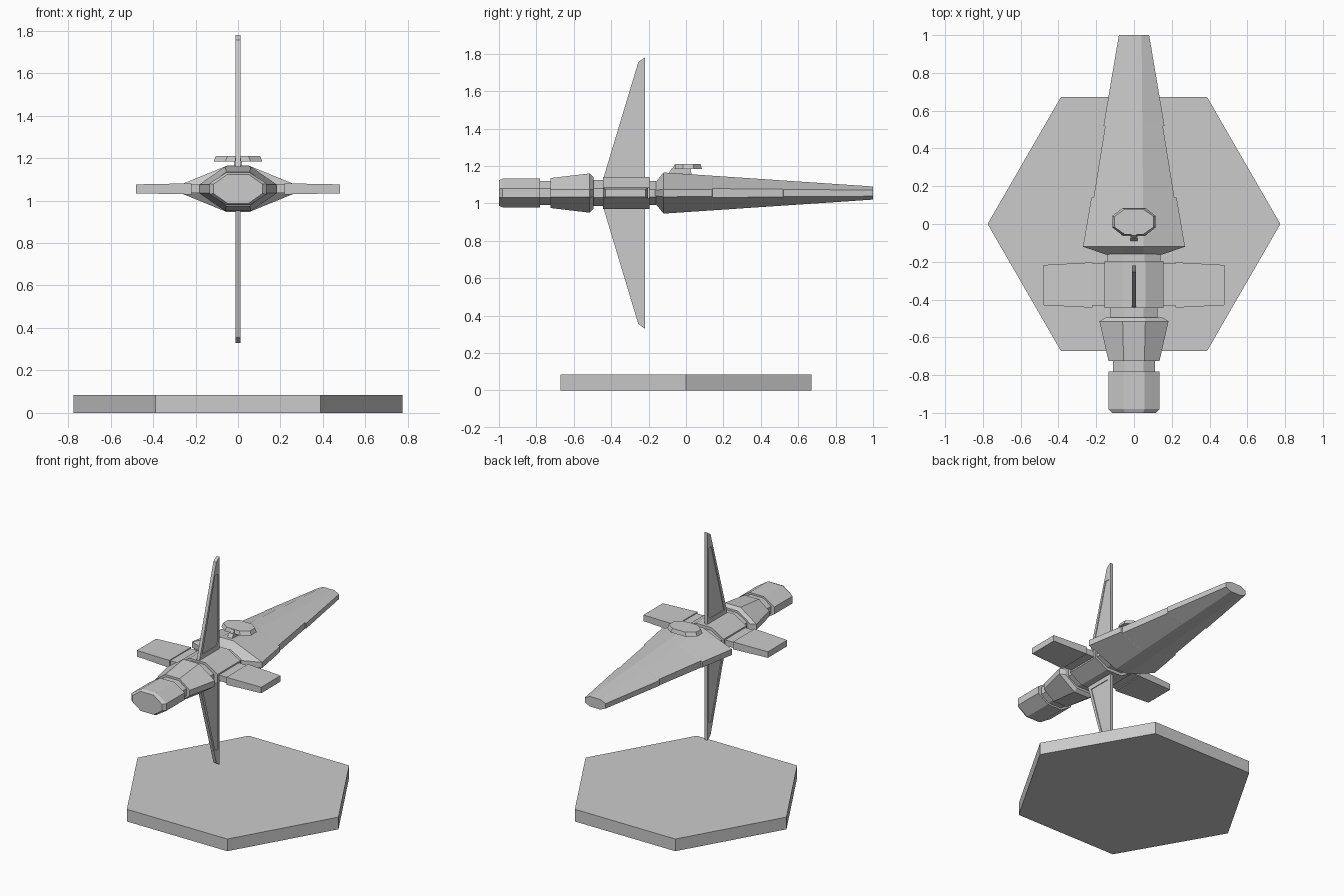
import bpy, bmesh
from math import cos, sin, pi

if "Cube" in bpy.data.objects:
    bpy.data.objects.remove(bpy.data.objects["Cube"])

CZ = 1.055  # height of the ship's centre line


def make(name, verts, faces):
    bm = bmesh.new()
    vs = [bm.verts.new(v) for v in verts]
    for f in faces:
        bm.faces.new([vs[i] for i in f])
    bmesh.ops.recalc_face_normals(bm, faces=bm.faces)
    me = bpy.data.meshes.new(name)
    bm.to_mesh(me)
    bm.free()
    ob = bpy.data.objects.new(name, me)
    bpy.context.collection.objects.link(ob)
    return ob


def loft(name, rings):
    """Skin equal-length rings of points and cap both ends."""
    n, m = len(rings[0]), len(rings)
    faces = [(k*n + i, k*n + (i+1) % n, (k+1)*n + (i+1) % n, (k+1)*n + i)
             for k in range(m-1) for i in range(n)]
    faces += [tuple(range(n)), tuple(range((m-1)*n, m*n))]
    return make(name, [p for r in rings for p in r], faces)


def section(y, w, h, t, s):
    """Octagon: half width, half height, half flat top, half side edge."""
    pts = [(t, h), (w, s), (w, -s), (t, -h), (-t, -h), (-w, -s), (-w, s), (-t, h)]
    return [(x, y, CZ + z) for x, z in pts]


def hull(name, rows):
    return loft(name, [section(*r) for r in rows])


# hexagonal stand
loft("display_base", [[(0.775*cos(i*pi/3), 0.775*sin(i*pi/3), z) for i in range(6)]
                      for z in (0, 0.085)])

# long tapering forward hull with a shallow notch along each side
def nose(y, cut=0.0):
    f = (y + 0.12) / 1.12
    return (y, 0.27 - 0.19*f - cut, 0.11 - 0.075*f, 0.05 - 0.01*f, 0.02 - 0.003*f + cut*0.35)

hull("forward_hull", [(-0.165, 0.14, 0.055, 0.05, 0.015), nose(-0.12), nose(0.14),
                      nose(0.141, 0.012), nose(0.519, 0.009), nose(0.52), nose(1.0)])

# rear hull segments and the narrow necks joining them
hull("front_neck", [(-0.21, 0.14, 0.065, 0.055, 0.02), (-0.16, 0.14, 0.065, 0.055, 0.02)])
hull("wing_block", [(-0.445, 0.155, 0.085, 0.06, 0.03), (-0.195, 0.155, 0.085, 0.06, 0.03)])
hull("middle_neck", [(-0.51, 0.125, 0.07, 0.05, 0.025), (-0.44, 0.125, 0.07, 0.05, 0.025)])
hull("rear_hull", [(-0.725, 0.135, 0.08, 0.055, 0.02), (-0.515, 0.183, 0.105, 0.06, 0.02),
                   (-0.495, 0.15, 0.085, 0.055, 0.02)])
hull("rear_neck", [(-0.785, 0.11, 0.065, 0.05, 0.025), (-0.72, 0.11, 0.065, 0.05, 0.025)])
hull("engine", [(-1.0, 0.115, 0.068, 0.05, 0.022), (-0.98, 0.135, 0.077, 0.055, 0.025),
                (-0.78, 0.135, 0.077, 0.055, 0.025)])


# side wings: thin stub then thicker tapered panel
def slab(x, y0, y1, h):
    return [(x, y0, CZ-h), (x, y1, CZ-h), (x, y1, CZ+h), (x, y0, CZ+h)]

for side, s in (("left", -1), ("right", 1)):
    loft(side + "_wing_root", [slab(s*0.13, -0.432, -0.21, 0.02),
                               slab(s*0.225, -0.432, -0.21, 0.02)])
    loft(side + "_wing", [slab(s*0.22, -0.443, -0.203, 0.026),
                          slab(s*0.48, -0.43, -0.217, 0.021)])

# vertical fins with a recessed panel on each face
outer = [(-0.446, 0.065), (-0.255, 0.7), (-0.22, 0.725), (-0.22, 0.1), (-0.22, 0.065)]
inner = [(-0.408, 0.115), (-0.267, 0.61), (-0.237, 0.61), (-0.237, 0.135), (-0.25, 0.115)]
for name, s in (("upper_fin", 1), ("lower_fin", -1)):
    layers = [(inner, -0.006), (inner, -0.011), (outer, -0.011),
              (outer, 0.011), (inner, 0.011), (inner, 0.006)]
    loft(name, [[(x, y, CZ + s*z) for y, z in prof] for prof, x in layers])

# sensor dish on its stand
def dish(z, k):
    pts = [(0.115, 0.03), (0.06, 0.073), (-0.06, 0.073), (-0.115, 0.03),
           (-0.115, -0.03), (-0.06, -0.073), (0.06, -0.073), (0.115, -0.03)]
    return [(x - k*(x > 0) + k*(x < 0), 0.012 + y*(1 - k*8), z) for x, y in pts]

loft("sensor_dish", [dish(1.183, 0), dish(1.21, 0.011)])
loft("sensor_stand", [[(x, -0.1, 1.15), (x, 0.03, 1.15), (x, 0.025, 1.187), (x, -0.075, 1.187)]
                      for x in (-0.018, 0.018)])
loft("sensor_post", [[(x, -0.075, 1.18), (x, -0.04, 1.18), (x, -0.04, 1.208), (x, -0.06, 1.208)]
                     for x in (-0.013, 0.013)])
